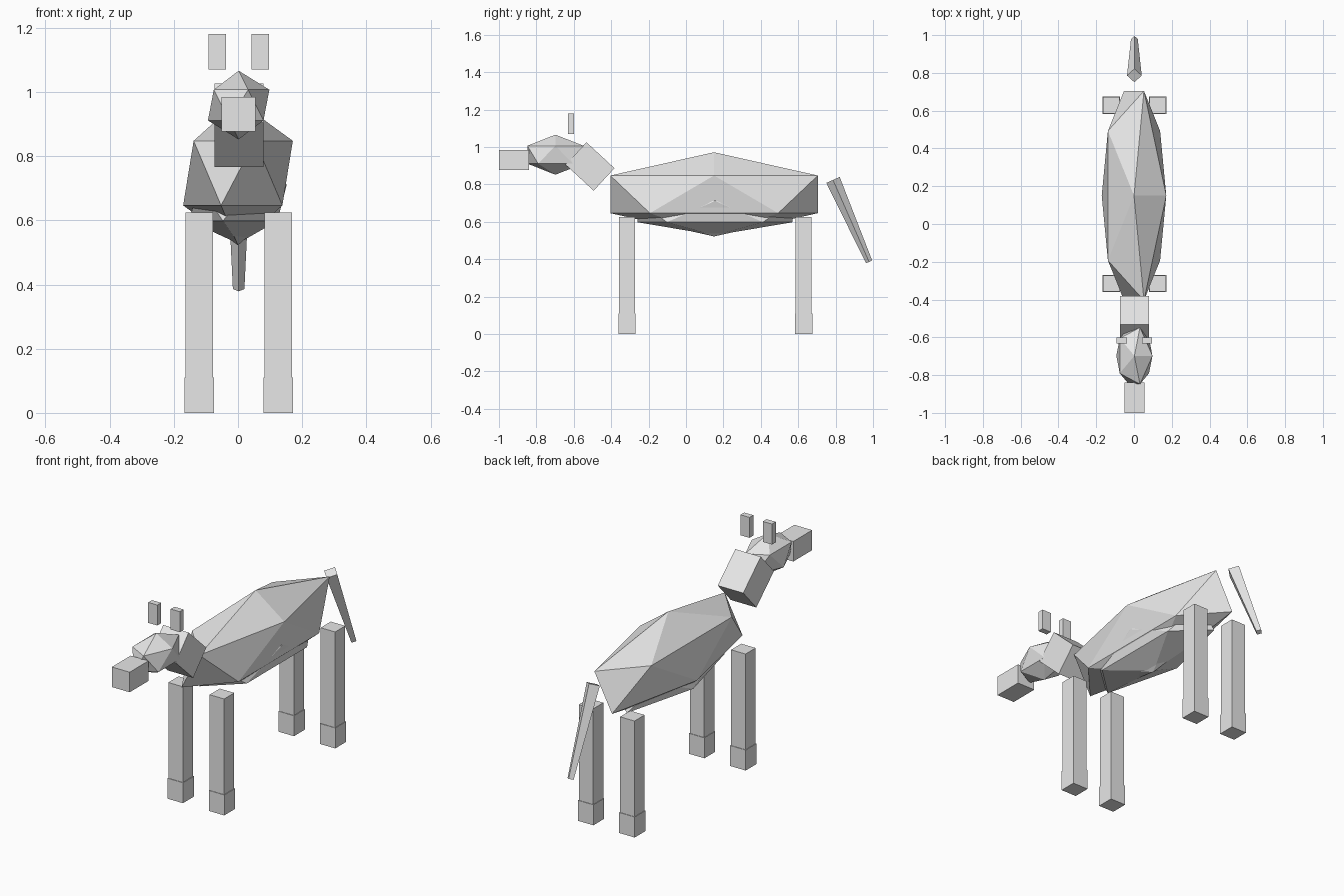
import bpy
from mathutils import Vector

cube = bpy.data.objects.get("Cube")
if cube:
    bpy.data.objects.remove(cube, do_unlink=True)

# One flat grey for the whole animal
grey = bpy.data.materials.new("light_grey")
grey.use_nodes = True
grey.diffuse_color = (0.8, 0.8, 0.8, 1)
grey.node_tree.nodes["Principled BSDF"].inputs["Base Color"].default_value = (0.8, 0.8, 0.8, 1)


def finish(name):
    obj = bpy.context.object
    obj.name = name
    obj.data.name = name
    obj.data.materials.append(grey)
    return obj


def box(name, center, size, tilt=0):
    bpy.ops.mesh.primitive_cube_add(size=1, location=center, rotation=(tilt, 0, 0))
    bpy.context.object.scale = size
    return finish(name)


def faceted_ball(name, center, radii):
    bpy.ops.mesh.primitive_ico_sphere_add(subdivisions=1, radius=1, location=center)
    bpy.context.object.scale = radii
    return finish(name)


# Body and belly
faceted_ball("body", (0, 0.15, 0.747), (0.191, 0.652, 0.225))
faceted_ball("belly", (0, 0.155, 0.655), (0.17, 0.488, 0.127))

# Neck, head and muzzle
box("neck", (0.003, -0.513, 0.896), (0.152, 0.204, 0.164), -0.747)
faceted_ball("head", (0.002, -0.698, 0.959), (0.107, 0.176, 0.107))
box("muzzle", (0.002, -0.92, 0.93), (0.106, 0.16, 0.108))

# Paired ears, legs and hooves
for side, sign in (("left", 1), ("right", -1)):
    box(side + "_ear", (0.002 + sign * 0.067, -0.616, 1.125), (0.054, 0.032, 0.11))
    for end, y in (("front", -0.315), ("back", 0.629)):
        x = 0.002 + sign * 0.123
        box(f"{end}_{side}_leg", (x, y, 0.365), (0.086, 0.086, 0.52))
        box(f"{end}_{side}_hoof", (x, y, 0.055), (0.092, 0.092, 0.11))

# Tapered four-sided tail
top, tip = Vector((0.002, 0.786, 0.824)), Vector((0.002, 0.979, 0.386))
axis = top - tip
bpy.ops.mesh.primitive_cone_add(vertices=4, radius1=0.018, radius2=0.039,
                                depth=axis.length, location=(top + tip) / 2)
bpy.context.object.rotation_euler = (Vector((0, 0, 1)).rotation_difference(axis)).to_euler()
finish("tail")
